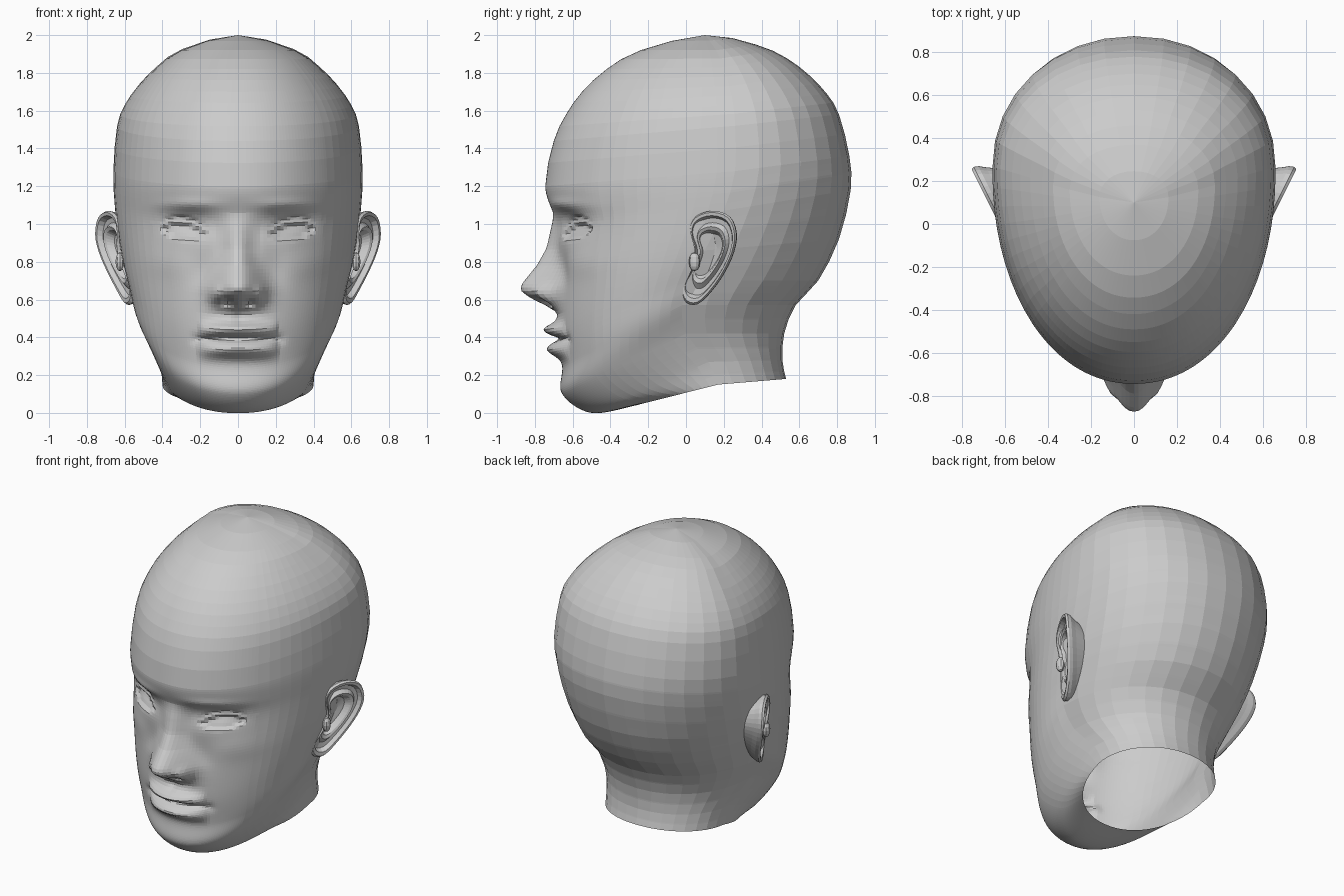
import bpy, bmesh
from math import sin, cos, radians, exp
from mathutils import Vector

if "Cube" in bpy.data.objects:
    bpy.data.objects.remove(bpy.data.objects["Cube"])

# Matching key points from the neck opening up to the crown: front, side and back outlines
FRONT = [(-.265, .04), (-.50, .0), (-.655, .10), (-.655, .25), (-.68, .44), (-.685, .70), (-.69, 1.0),
         (-.745, 1.2), (-.70, 1.44), (-.635, 1.58), (-.55, 1.7), (-.42, 1.82), (-.24, 1.92), (.1, 2.0)]
SIDE = [(.40, .17, .15), (.415, .12, .27), (.475, .0, .42), (.545, -.02, .57), (.58, .02, .70),
        (.62, .10, .86), (.65, .20, 1.07), (.66, .26, 1.28), (.64, .26, 1.52), (.60, .25, 1.63),
        (.53, .23, 1.73), (.43, .20, 1.83), (.30, .16, 1.92), (.0, .1, 2.0)]
BACK = [(.53, .18), (.51, .28), (.52, .42), (.58, .57), (.70, .70), (.81, .92), (.872, 1.18),
        (.865, 1.36), (.81, 1.58), (.745, 1.69), (.65, 1.79), (.53, 1.88), (.37, 1.95), (.1, 2.0)]


def padded(pts, end):
    return [Vector(p) for p in [pts[0]] + pts + [end]]


front = padded([(0, y, z) for y, z in FRONT], (0, .37, 1.95))
side = padded(SIDE, (-.30, .14, 1.92))
back = padded([(0, y, z) for y, z in BACK], (0, -.24, 1.92))


def catmull(a, b, c, d, f):
    return (b * 2 + (c - a) * f + (a * 2 - b * 5 + c * 4 - d) * f * f
            + (b * 3 - a - c * 3 + d) * f ** 3) / 2


def spline(pts, t):
    i = min(int(t + 1e-6), len(pts) - 4)
    return catmull(*pts[i:i + 4], t - i)


def skin(t, deg):
    """Point on the bare head: row t, angle deg (0 front, 90 side, 180 back)."""
    s = spline(side, t)
    end = spline(front if deg < 90 else back, t)
    n = 2 / 2.1
    c, w = abs(cos(radians(deg))) ** n, abs(sin(radians(deg))) ** n
    if deg in (0, 180):
        w = 0
    return Vector((s.x * w, s.y + (end.y - s.y) * c, s.z + (end.z - s.z) * c))


def bump(x, z, cx, cz, sx, sz):
    return exp(-((x - cx) / sx) ** 2 - ((z - cz) / sz) ** 2)


def step(v):
    v = max(0, min(1, v))
    return v * v * (3 - 2 * v)


NOSE = [(.53, 0), (.57, .06), (.60, .125), (.64, .185), (.67, .192), (.70, .17),
        (.78, .105), (.87, .055), (.97, .03), (1.06, 0)]


def nose_height(z):
    for (a, h), (b, k) in zip(NOSE, NOSE[1:]):
        if a <= z <= b:
            return h + (k - h) * (z - a) / (b - a)
    return 0


def features(x, z):
    """Forward (-) and backward (+) sculpting of the face."""
    # nose, wings, nostrils and the hollow beside it
    width = .125 - .06 * step((z - .64) / .25)
    d = -nose_height(z) * exp(-(x / width) ** 2.2)
    d -= .035 * bump(x, z, .115, .63, .03, .04)
    d += .05 * bump(x, z, .055, .585, .026, .02)
    d += .015 * bump(x, z, .19, .74, .07, .12)
    # philtrum and lips
    d += .012 * bump(x, z, 0, .505, .022, .03)
    lip = max(0, 1 - (x / .215) ** 2) ** .8
    d -= lip * (.075 * bump(0, z, 0, .44, 1, .036) + .07 * bump(0, z, 0, .335, 1, .042))
    d += .03 * lip ** .5 * bump(0, z, 0, .393, 1, .013)
    d += .012 * bump(x, z, .22, .39, .03, .03)
    # brow, eye socket, lids and eyeball
    d -= .018 * bump(x, z, .26, 1.10, .15, .035)
    d += .055 * bump(x, z, .27, 1.0, .13, .075)
    u = (x - .29) / .13
    if abs(u) < 1.25:
        mid = .96 + .015 * u
        d -= .022 * bump(x, z, .29, mid, .11, .07)
        opening = .048 * max(0, 1 - u * u) ** .8
        d += .02 * step((opening - abs(z - mid)) / .018)
        d += .012 * max(0, 1 - u * u) * exp(-((z - mid - opening - .025) / .011) ** 2)
    # cheekbone
    d -= .01 * bump(x, z, .38, .80, .12, .08)
    return d


def new_object(name, bm):
    bmesh.ops.remove_doubles(bm, verts=bm.verts, dist=.0005)
    bmesh.ops.recalc_face_normals(bm, faces=bm.faces)
    mesh = bpy.data.meshes.new(name)
    bm.to_mesh(mesh)
    bm.free()
    obj = bpy.data.objects.new(name, mesh)
    bpy.context.collection.objects.link(obj)
    mirror = obj.modifiers.new("mirror", 'MIRROR')
    mirror.merge_threshold = .001
    return obj


def loft(bm, rows, closed=False):
    grid = [[bm.verts.new(p) for p in row] for row in rows]
    for a, b in zip(grid, grid[1:]):
        n = len(a)
        for i in range(n if closed else n - 1):
            j = (i + 1) % n
            bm.faces.new((a[i], a[j], b[j], b[i]))
    return grid


# Head: fine grid over the face, broad flat facets on skull and neck
angles = [i * 1.6 for i in range(29)] + [50 + 5 * i for i in range(8)] + [90 + 11.25 * i for i in range(9)]
levels = [i / 15 for i in range(106)] + [7.5 + .5 * i for i in range(12)]
levels[-1] = 13
rows = []
for t in levels + [13]:
    row = []
    for a in angles:
        if a < 90:
            p = skin(t, a)
            if a < 70 and p.y < -.2:
                p.y += features(p.x, p.z) * step((70 - a) / 15)
        else:
            lo = min(int(t * 2 + 1e-6) / 2, 12.5)
            p = skin(lo, a).lerp(skin(lo + .5, a), (t - lo) * 2)
        row.append(p)
    rows.append(row)
rows.pop()
bm = bmesh.new()
loft(bm, rows)
new_object("head", bm)

# Ears: outline in side view, repeated as shrinking rings for rim, fold and bowl
OUTLINE = [(.0, .585), (.06, .575), (.13, .64), (.20, .74), (.25, .85), (.265, .95), (.23, 1.04),
           (.14, 1.07), (.05, 1.04), (.02, .97), (.045, .86), (.025, .75), (-.02, .65)]
pts = [Vector(p) for p in OUTLINE]
n = len(pts)
outline = [catmull(pts[i - 1], pts[i], pts[(i + 1) % n], pts[(i + 2) % n], f / 3)
           for i in range(n) for f in range(3)]
RINGS = [(.68, -.13), (.88, -.055), (.98, -.025), (1.0, -.005), (.96, .008), (.88, .006), (.82, -.022),
         (.70, -.026), (.60, -.006), (.52, -.014), (.42, -.05), (.2, -.06)]
centre = Vector((.115, .86))
rows = []
for scale, out in RINGS:
    row = []
    for p in outline:
        q = centre + (p - centre) * scale
        base = .575 + .055 * step((q.y - .58) / .4)
        row.append(Vector((base + .5 * (q.x - .02) + out, q.x - out * .3, q.y)))
    rows.append(row)
bm = bmesh.new()
grid = loft(bm, rows, closed=True)
bm.faces.new(grid[-1])
new_object("ears", bm)

# Small flap in front of each ear canal
bm = bmesh.new()
bmesh.ops.create_uvsphere(bm, u_segments=10, v_segments=6, radius=1)
for v in bm.verts:
    v.co = Vector((.625 + v.co.x * .025, .045 + v.co.y * .03, .80 + v.co.z * .05))
new_object("ear_flaps", bm)
